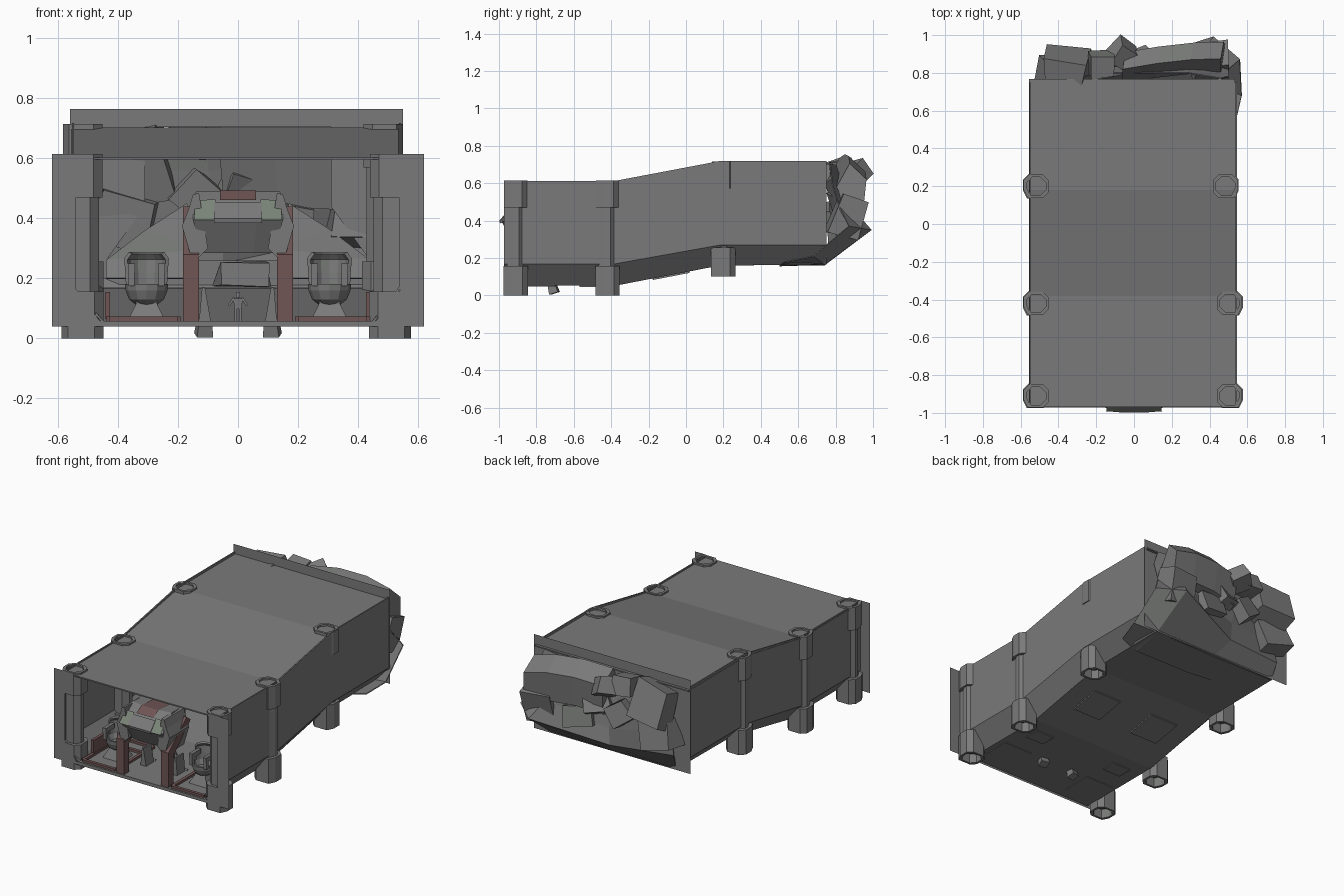
import bpy, math, random
from mathutils import Vector, Euler

if "Cube" in bpy.data.objects:
    bpy.data.objects.remove(bpy.data.objects["Cube"])
random.seed(4)


def material(name, col):
    m = bpy.data.materials.new(name)
    m.diffuse_color = (*col, 1)
    m.use_nodes = True
    m.node_tree.nodes["Principled BSDF"].inputs["Base Color"].default_value = m.diffuse_color
    return m


GREY = material("dark_grey", (0.19, 0.195, 0.19))
RED = material("dull_red", (0.16, 0.09, 0.09))
GREEN = material("grey_green", (0.20, 0.235, 0.19))


def mesh(name, verts, faces, mat=None, thick=0):
    me = bpy.data.meshes.new(name)
    me.from_pydata([tuple(v) for v in verts], [], faces)
    ob = bpy.data.objects.new(name, me)
    bpy.context.collection.objects.link(ob)
    me.materials.append(mat or GREY)
    if thick:
        mod = ob.modifiers.new("thickness", 'SOLIDIFY')
        mod.thickness, mod.offset = thick, 0
    return ob


def loft(name, rings, closed=True, caps=True, mat=None, thick=0):
    n = len(rings[0])
    faces = []
    for r in range(len(rings) - 1):
        for i in range(n if closed else n - 1):
            j = (i + 1) % n
            faces.append((r * n + i, r * n + j, (r + 1) * n + j, (r + 1) * n + i))
    if caps:
        faces += [tuple(range(n))[::-1], tuple(range((len(rings) - 1) * n, len(rings) * n))]
    return mesh(name, [v for r in rings for v in r], faces, mat, thick)


def box(name, c, s, rot=(0, 0, 0), mat=None, taper=1.0, jitter=0.0):
    e = Euler(rot).to_matrix()
    rings = []
    for z, k in ((-.5, 1), (.5, taper)):
        ring = []
        for x, y in ((-.5, -.5), (.5, -.5), (.5, .5), (-.5, .5)):
            p = Vector((x * k * s[0], y * k * s[1], z * s[2]))
            p += Vector([random.uniform(-jitter, jitter) * d for d in s])
            ring.append(Vector(c) + e @ p)
        rings.append(ring)
    return loft(name, rings, mat=mat)


def lathe(name, profile, loc, n=12, arc=2 * math.pi, start=0.0, thick=0):
    full = arc > 6.28
    k = n if full else n + 1
    rings = [[(loc[0] + r * math.cos(start + arc * i / n), loc[1] + r * math.sin(start + arc * i / n),
               loc[2] + z) for i in range(k)] for r, z in profile]
    return loft(name, rings, closed=full, caps=full, thick=thick)


# Hull shell: stepped walls, bottom chamfers and floor
stations = [(-.972, .055, .17, .612), (-.38, .055, .17, .612), (.18, .163, .27, .718), (.75, .168, .27, .718)]
loft("wall_and_floor_shell",
     [[(-.55, y, t), (-.55, y, m), (-.45, y, b), (.45, y, b), (.54, y, m), (.54, y, t)]
      for y, b, m, t in stations], closed=False, caps=False, thick=.008)
loft("roof", [[(-.557, y, z), (.535, y, z)] for y, z in
              ((-.97, .60), (-.38, .60), (.18, .70), (.768, .70))], closed=False, caps=False, thick=.008)


# End frames: flat plates with an opening
def frame(name, outer, inner, y):
    n = len(outer)
    mesh(name, [(x, y, z) for x, z in outer + inner],
         [(i, i + 1, n + i + 1, n + i) for i in range(n - 1)])


frame("front_frame", [(-.62, .615), (-.62, .1), (-.62, .04), (.62, .04), (.62, .1), (.62, .615)],
      [(-.54, .615), (-.54, .16), (-.46, .058), (.46, .058), (.54, .16), (.54, .615)], -.975)
frame("back_frame", [(-.56, .765), (-.56, .45), (-.56, .165), (.55, .165), (.55, .45), (.55, .765), (-.56, .765)],
      [(-.31, .705), (-.31, .44), (-.44, .26), (.44, .26), (.31, .44), (.31, .705), (-.31, .705)], .752)


# Pillars: chamfered posts with wider cap and foot
def post_ring(cx, cy, hx, hy, z, out):
    c = .03
    pts = [(-hx, -hy + c), (-hx + c, -hy), (hx - c * .7, -hy), (hx, -hy + c * 1.4),
           (hx, hy - c), (hx - c, hy), (-hx + c, hy), (-hx, hy - c)]
    return [(cx + out * x, cy + y, z) for x, y in pts]


for side in (-1, 1):
    for row, (y, dz) in enumerate(((-.91, 0), (-.42, 0), (.20, .1))):
        cx = side * .512 - .006 - (.022 if side > 0 and row == 2 else 0)
        parts = [("pillar_foot", .07, .065, 0, .157), ("pillar_shaft", .055, .047, .15, .48),
                 ("pillar_cap", .066, .062, .47, .615)]
        for name, hx, hy, z0, z1 in parts:
            r = [post_ring(cx, y, hx, hy, z0 + dz, side), post_ring(cx, y, hx, hy, z1 + dz, side)]
            if name == "pillar_cap":
                r += [post_ring(cx, y, hx - .014, hy - .014, z1 + dz, side),
                      post_ring(cx, y, hx - .014, hy - .014, z1 + dz - .03, side)]
            if name == "pillar_foot":
                r = [post_ring(cx, y, hx - .014, hy - .014, .06 + dz, side),
                     post_ring(cx, y, hx - .014, hy - .014, dz, side)] + r
            loft(name, r)

# Overhead console: faceted hood with side cheeks
rows = [(.13, -.74, .31), (.13, -.72, .48), (.14, -.88, .49), (.148, -.93, .46),
        (.15, -.985, .395), (.12, -.93, .285)]
loft("console_hood", [[(x * k, y + dy, z) for x, y, z in rows]
                      for k, dy in ((-1, .01), (-.42, 0), (.42, 0), (1, .01))])
loft("console_brow", [[(x, -.93, .40), (x, -.995, .385), (x, -.998, .40), (x, -.95, .455)]
                      for x in (-.08, .08)])
mesh("console_red_stripe", [(-.06, -.74, .486), (.06, -.74, .486), (.06, -.89, .493), (-.06, -.89, .493),
                            (.06, -.94, .462), (-.06, -.94, .462)], [(0, 1, 2, 3), (3, 2, 4, 5)], RED)
for s in (-1, 1):
    cheek = [(.13, .485), (.15, .48), (.165, .43), (.187, .375), (.15, .25), (.10, .30)]
    loft("console_cheek", [[(s * x, y, z) for x, z in cheek] for y in (-.96, -.76)])
    mesh("console_panel", [(s * .075, -.94, .464), (s * .142, -.935, .46), (s * .147, -.992, .395),
                           (s * .075, -.996, .395)], [(0, 1, 2, 3)], GREEN)
    # Red console struts with pale wedge braces and pegs under the floor
    strut = [(-.965, .055), (-.915, .055), (-.915, .24), (-.74, .41), (-.78, .44), (-.965, .28)]
    loft("console_strut", [[(s * x, y, z) for y, z in strut] for x in (.13, .183)], mat=RED)
    loft("strut_brace", [[(s * x, y, z) for x, z in ((.09, .055), (.13, .055), (.12, .17), (.11, .17))]
                         for y in (-.80, -.72)])
    box("floor_peg", (s * .113, -.71, .035), (.055, .05, .05), (.3, 0, -s * .2), taper=.8)

    # Swivel seats on flared bases
    cx, cy = s * .305, -.78
    lathe("seat_base", [(.09, .057), (.05, .115), (.05, .125)], (cx, cy, 0), 4, start=math.pi / 4)
    lathe("seat_bowl", [(.035, .112), (.058, .13), (.07, .16), (.072, .182), (.06, .182), (.045, .15)],
          (cx, cy, 0))
    lathe("seat_back", [(.064, .18), (.066, .22), (.07, .265), (.055, .285)], (cx, cy, 0), 6,
          math.pi * .9, .05 * math.pi, thick=.012)
    for k in (-1, 1):
        box("seat_arm", (cx + k * .05, cy - .02, .235), (.022, .09, .03))
        box("seat_arm_post", (cx + k * .05, cy - .05, .205), (.02, .022, .06))

    # Red floor rails round each seat
    for x in (.2, .43):
        box("floor_rail", (s * x, -.76, .065), (.02, .38, .016), mat=RED)
    for y in (-.95, -.67, -.57):
        box("floor_cross_rail", (s * .315, y, .065), (.23, .02, .016), mat=RED)
    box("rail_end_post", (s * .435, -.75, .11), (.018, .2, .09), mat=RED)

    # Hatches under the floor
    slope = math.atan2(.108, .56)
    box("large_hatch", (s * .22, -.08, .107), (.2, .2, .012), (slope, 0, 0))
    box("small_hatch", (s * .3, -.52, .05), (.13, .1, .008))
    box("front_hatch", (s * .32, -.8, .05), (.2, .2, .006))

# Small standing figure for scale
box("figure_torso", (0, -.66, .115), (.024, .014, .035), taper=1.3)
box("figure_head", (0, -.66, .145), (.014, .014, .018))
for s in (-1, 1):
    box("figure_leg", (s * .008, -.66, .079), (.009, .011, .042))
    box("figure_arm", (s * .022, -.66, .123), (.008, .008, .032), (0, -s * .6, 0))

# Large bent slab of rock, upper right of the breach
loft("bent_slab", [[(x + dx * .5, y + d, z + h) for y, z, dx in
                    ((.755, .60, 0), (.83, .735, 0), (.92, .65, .03), (.90, .46, .05), (.80, .42, .03))]
                   for x, d, h in ((-.06, -.01, 0), (.12, .02, .02), (.30, .04, .01), (.46, .045, -.03))])
# Rubble breaking through the back wall: centre, size, rotation
rubble = [
    (.40, .86, .42, .20, .16, .22, -.3, .1, .1),
    (-.35, .83, .59, .24, .15, .24, .3, -.1, -.1),
    (-.38, .81, .40, .22, .12, .18, .2, .3, 0),
    (-.17, .84, .665, .13, .13, .12, .2, .1, .05),
    (-.06, .90, .65, .12, .13, .11, .3, .5, -.5),
    (.02, .85, .50, .16, .12, .12, .5, .2, .4),
    (-.14, .84, .48, .15, .13, .13, .2, .6, .3),
    (.15, .86, .40, .20, .12, .12, .2, .2, .2),
    (.02, .66, .215, .18, .10, .08, 0, 0, .1),
]
for r in rubble:
    box("rubble_block", r[:3], r[3:6], r[6:], taper=.88, jitter=.07)
for s in (-1, 1):
    mesh("rubble_slope", [(s * .44, .70, .2), (s * .16, .70, .2), (s * .44, .74, .26), (s * .31, .745, .36),
                          (s * .17, .75, .45), (s * .12, .72, .3)],
         [(0, 1, 5, 2), (2, 5, 3), (3, 5, 4)], thick=.006)

# Torn skirt of plating below and behind the breach, flaring out at the rear right
loft("torn_skirt", [
    [(-.42, .55, .162), (0, .5, .16), (.40, .5, .158), (.535, .53, .18)],
    [(-.45, .74, .166), (0, .74, .163), (.44, .74, .168), (.57, .68, .21)],
    [(-.46, .78, .27), (-.05, .84, .25), (.42, .99, .35), (.56, .87, .37)],
    [(-.44, .77, .40), (-.05, .85, .36), (.36, .90, .45), (.50, .82, .47)],
    [(-.38, .77, .56), (-.10, .83, .56), (.30, .84, .58), (.50, .78, .60)],
    [(-.34, .77, .695), (-.10, .80, .68), (.28, .80, .70), (.46, .77, .70)],
], closed=False, caps=False, thick=.006)
